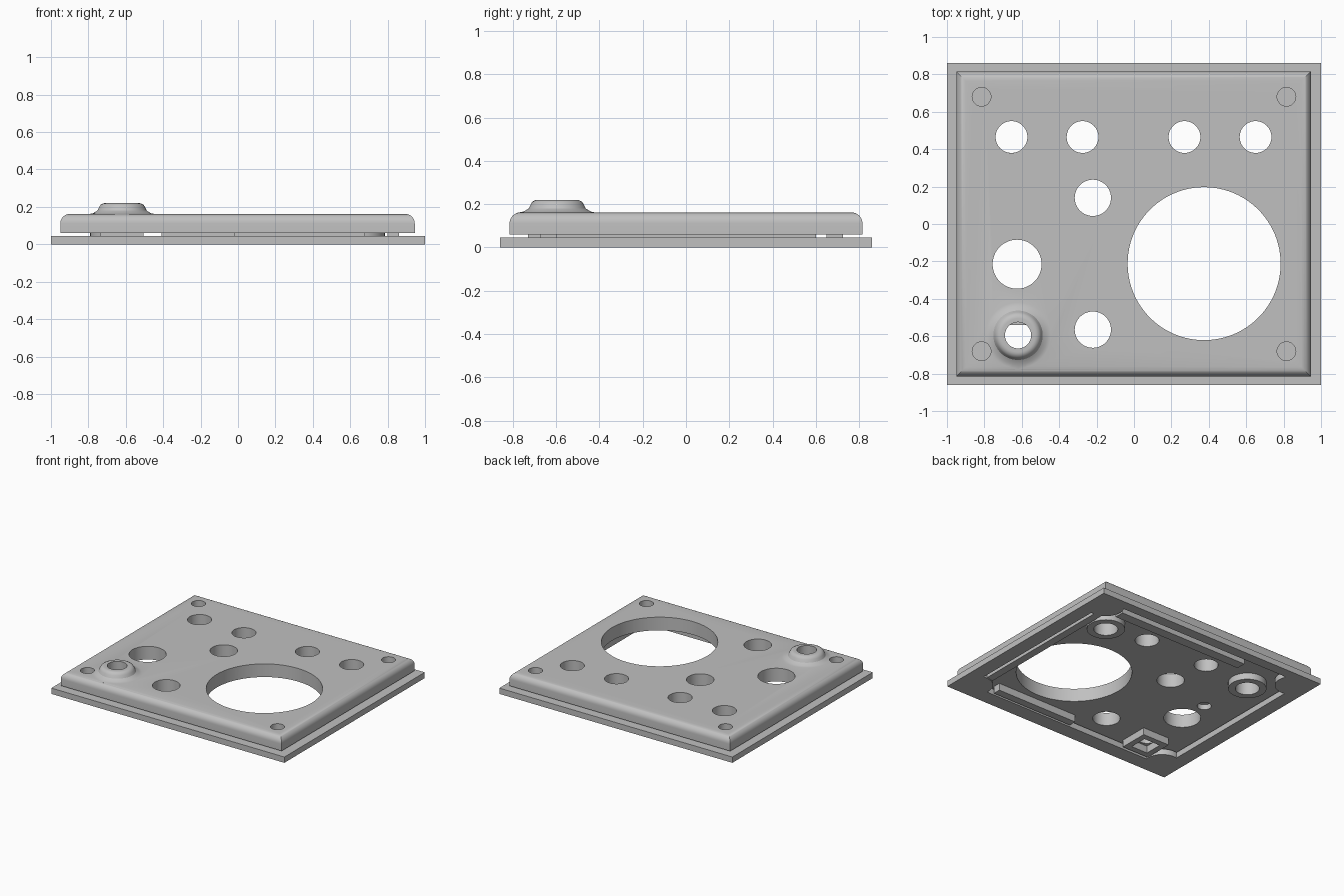
import bpy, bmesh
from math import pi, radians
from mathutils import Matrix, Vector

default = bpy.data.objects.get("Cube")
if default:
    bpy.data.objects.remove(default, do_unlink=True)

GREY = (0.53, 0.53, 0.53, 1)
mat = bpy.data.materials.new("plain grey")
mat.use_nodes = True
mat.diffuse_color = GREY
mat.node_tree.nodes["Principled BSDF"].inputs["Base Color"].default_value = GREY


def finish(name, bm):
    bmesh.ops.recalc_face_normals(bm, faces=bm.faces)
    mesh = bpy.data.meshes.new(name)
    bm.to_mesh(mesh)
    bm.free()
    mesh.materials.append(mat)
    ob = bpy.data.objects.new(name, mesh)
    bpy.context.collection.objects.link(ob)
    return ob


def box(name, x0, x1, y0, y1, z0, z1, round_top=0):
    bm = bmesh.new()
    bmesh.ops.create_cube(bm, size=1)
    for v in bm.verts:
        v.co = Vector((x1 if v.co.x > 0 else x0,
                       y1 if v.co.y > 0 else y0,
                       z1 if v.co.z > 0 else z0))
    if round_top:
        rim = [e for e in bm.edges if all(v.co.z == e.verts[0].co.z for v in e.verts)
               and e.verts[0].co.z > (z0 + z1) / 2]
        bmesh.ops.bevel(bm, geom=rim, offset=round_top, segments=8,
                        profile=0.5, affect='EDGES')
    return finish(name, bm)


def cylinder(name, x, y, r, z0, z1, sides=64):
    bm = bmesh.new()
    bmesh.ops.create_cone(bm, cap_ends=True, segments=sides, radius1=r, radius2=r,
                          depth=z1 - z0,
                          matrix=Matrix.Translation((x, y, (z0 + z1) / 2)))
    return finish(name, bm)


def lathe(name, x, y, profile, sides=64):
    bm = bmesh.new()
    verts = [bm.verts.new((r, 0, z)) for r, z in profile]
    edges = [bm.edges.new(pair) for pair in zip(verts, verts[1:])]
    bmesh.ops.spin(bm, geom=verts + edges, axis=(0, 0, 1), cent=(0, 0, 0),
                   angle=2 * pi, steps=sides)
    bmesh.ops.remove_doubles(bm, verts=bm.verts, dist=0.0005)
    bmesh.ops.translate(bm, verts=bm.verts, vec=(x, y, 0))
    return finish(name, bm)


def combine(target, other, operation):
    mod = target.modifiers.new("shape", 'BOOLEAN')
    mod.operation, mod.object, mod.solver = operation, other, 'EXACT'
    select(target)
    bpy.ops.object.modifier_apply(modifier=mod.name)
    bpy.data.objects.remove(other, do_unlink=True)


def select(ob):
    bpy.ops.object.select_all(action='DESELECT')
    ob.select_set(True)
    bpy.context.view_layer.objects.active = ob


SCREWS = [(sx * 0.815, sy * 0.68) for sx in (-1, 1) for sy in (-1, 1)]
BOSS = (-0.62, -0.595)
LID_Z = 0.06

# Lid: thick panel with rounded upper rim
lid = box("lid", -0.95, 0.945, -0.815, 0.815, LID_Z, 0.162, round_top=0.05)

# Flared collar on the lid
collar = lathe("collar", *BOSS, [(0, 0.12), (0.185, 0.12), (0.185, 0.16), (0.155, 0.166),
                                 (0.132, 0.18), (0.122, 0.2), (0.114, 0.212),
                                 (0.1, 0.219), (0.09, 0.22), (0, 0.22)])
combine(lid, collar, 'UNION')

# Through holes
holes = [(x, 0.465, 0.085) for x in (-0.655, -0.275, 0.27, 0.65)]
holes += [(-0.22, 0.14, 0.097), (-0.22, -0.565, 0.097), (-0.625, -0.215, 0.131),
          (0.375, -0.212, 0.409), (*BOSS, 0.07)]
for x, y, r in holes:
    combine(lid, cylinder("cutter", x, y, r, -0.1, 0.4, 96 if r > 0.2 else 48), 'DIFFERENCE')

# Blind screw recesses in the top and a small one underneath
for x, y in SCREWS:
    combine(lid, cylinder("cutter", x, y, 0.05, 0.11, 0.3, 32), 'DIFFERENCE')
combine(lid, cylinder("cutter", -0.636, 0.014, 0.05, 0, 0.1, 32), 'DIFFERENCE')

# Base frame with rounded inner corner lobes
frame = box("base_frame", -1, 1, -0.86, 0.86, 0, 0.045)
opening = box("cutter", -0.89, 0.89, -0.74, 0.78, -0.1, 0.2)
for x, y in SCREWS:
    combine(opening, cylinder("lobe", x * 1.06, y * 1.06, 0.13, -0.2, 0.3), 'DIFFERENCE')
combine(frame, opening, 'DIFFERENCE')

# Rings hanging under the two outer holes
parts = [lid, frame]
for side, x in (("right", -0.655), ("left", 0.65)):
    parts.append(lathe(side + "_ring", x, 0.465,
                       [(0.085, LID_Z), (0.085, 0.01), (0.135, 0.01),
                        (0.135, LID_Z), (0.085, LID_Z)]))

# Locating ribs under the lid
parts.append(box("back_rib", -0.41, 0.715, 0.65, 0.725, 0.005, LID_Z))
parts.append(box("side_rib", 0.8, 0.86, -0.6, 0.6, 0.005, LID_Z))
parts.append(box("front_rib", -0.02, 0.68, -0.73, -0.67, 0.005, LID_Z))

# Square socket under the collar
socket = box("square_socket", -0.735, -0.505, -0.725, -0.495, 0.005, LID_Z)
combine(socket, box("cutter", -0.69, -0.55, -0.68, -0.54, -0.1, 0.2), 'DIFFERENCE')
parts.append(socket)

# Smooth the curves, keep edges crisp
for ob in parts:
    select(ob)
    bpy.ops.object.shade_smooth_by_angle(angle=radians(32))
